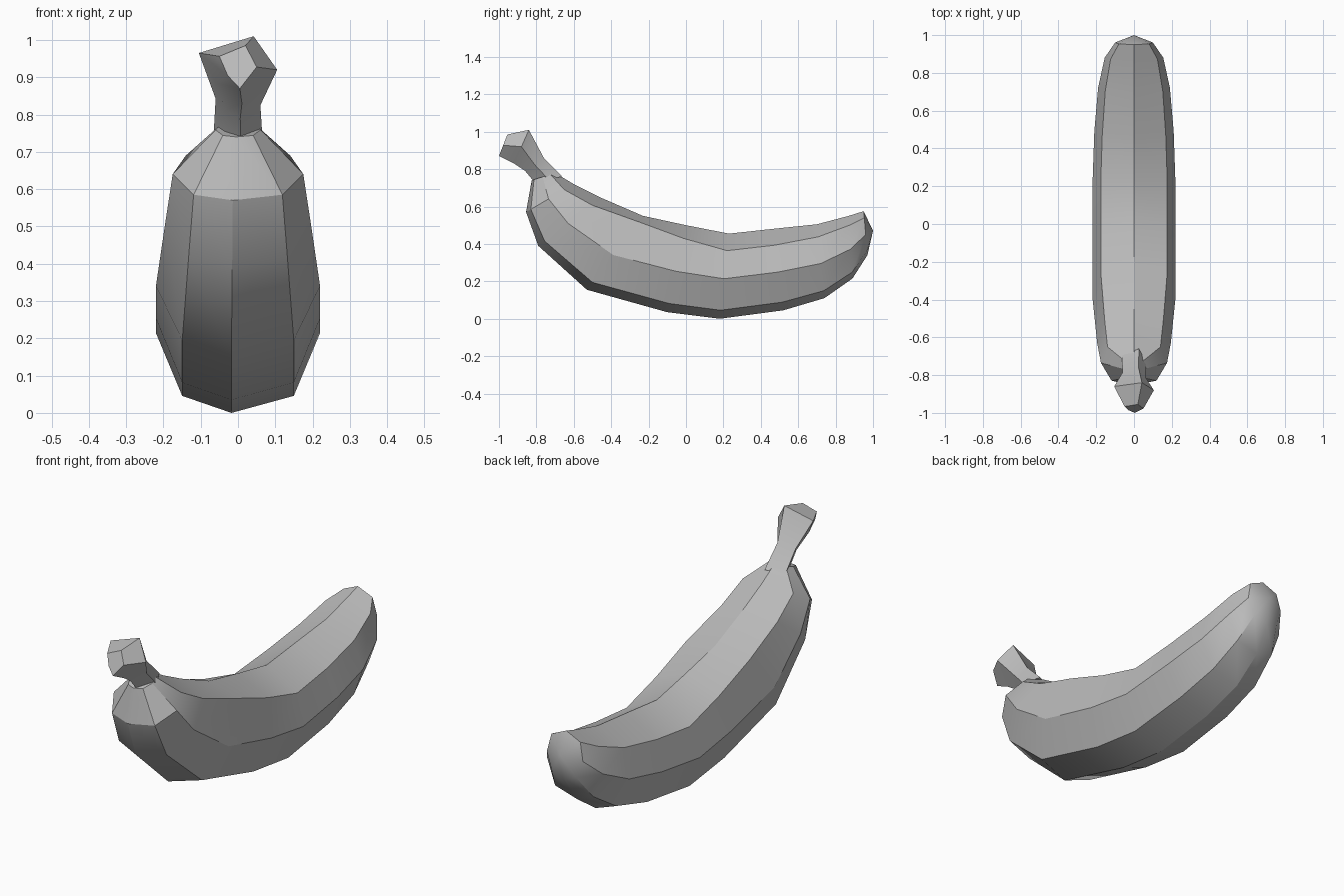
import bpy, bmesh, math
from mathutils import Vector

cube = bpy.data.objects.get("Cube")
if cube:
    bpy.data.objects.remove(cube, do_unlink=True)


def make_material(name, value):
    mat = bpy.data.materials.new(name)
    mat.use_nodes = True
    mat.diffuse_color = (value, value, value, 1)
    bsdf = mat.node_tree.nodes["Principled BSDF"]
    bsdf.inputs["Base Color"].default_value = mat.diffuse_color
    return mat


def loft(name, rings, mat, tip=None):
    """Skin a list of closed rings, capping both ends (or fanning to a tip)."""
    bm = bmesh.new()
    loops = [[bm.verts.new(p) for p in ring] for ring in rings]
    n = len(loops[0])
    for a, b in zip(loops, loops[1:]):
        for i in range(n):
            j = (i + 1) % n
            bm.faces.new((a[i], a[j], b[j], b[i]))
    bm.faces.new(loops[0])
    if tip:
        point = bm.verts.new(tip)
        for i in range(n):
            bm.faces.new((loops[-1][i], loops[-1][(i + 1) % n], point))
    else:
        bm.faces.new(loops[-1])
    bmesh.ops.recalc_face_normals(bm, faces=bm.faces)
    mesh = bpy.data.meshes.new(name)
    bm.to_mesh(mesh)
    bm.free()
    mesh.materials.append(mat)
    obj = bpy.data.objects.new(name, mesh)
    bpy.context.collection.objects.link(obj)
    bpy.ops.object.select_all(action="DESELECT")
    obj.select_set(True)
    bpy.context.view_layer.objects.active = obj
    bpy.ops.object.shade_smooth_by_angle(angle=math.radians(30))
    return obj


def ring(section, low, high, width):
    """Place (side, height) section points between a low and a high (y, z)."""
    low, high = Vector((0, *low)), Vector((0, *high))
    return [low.lerp(high, t) + Vector((s * width, 0, 0)) for s, t in section]


def body_section(shoulder):
    half = [(0.68, 0.1), (1, 0.47), (0.8, shoulder)]
    mirrored = [(-s, t) for s, t in reversed(half)]
    return [(-0.08, 0)] + half + [(0, 1)] + mirrored


skin = make_material("grey skin", 0.5)

# Curved fruit body: underside point, upper point, half width, shoulder height
stations = [
    ((-0.825, 0.74), (-0.70, 0.78), 0.06, 0.8),
    ((-0.855, 0.57), (-0.60, 0.72), 0.175, 0.8),
    ((-0.79, 0.39), (-0.45, 0.645), 0.195, 0.85),
    ((-0.53, 0.155), (-0.23, 0.55), 0.22, 0.92),
    ((-0.10, 0.035), (0.0, 0.50), 0.22, 0.85),
    ((0.18, 0.0), (0.23, 0.455), 0.22, 0.8),
    ((0.52, 0.045), (0.46, 0.48), 0.21, 0.8),
    ((0.74, 0.11), (0.70, 0.505), 0.19, 0.83),
    ((0.89, 0.215), (0.87, 0.55), 0.155, 0.85),
    ((0.97, 0.34), (0.95, 0.575), 0.10, 0.85),
]
loft("fruit_body",
     [ring(body_section(s), lo, hi, w) for lo, hi, w, s in stations],
     skin, tip=(0, 1.0, 0.47))

# Five-sided stem with a flared, faceted knob
stem_section = [(0.1, 0), (1, 0.5), (0.4, 1), (-1, 0.75), (-0.55, 0.3)]
stem_rings = [
    ((-0.81, 0.73), (-0.66, 0.76), 0.065),
    ((-0.86, 0.79), (-0.76, 0.86), 0.06),
    ((-0.92, 0.83), (-0.84, 1.01), 0.105),
    ((-1.0, 0.87), (-0.955, 0.985), 0.05),
]
loft("stem", [ring(stem_section, lo, hi, w) for lo, hi, w in stem_rings], skin)
